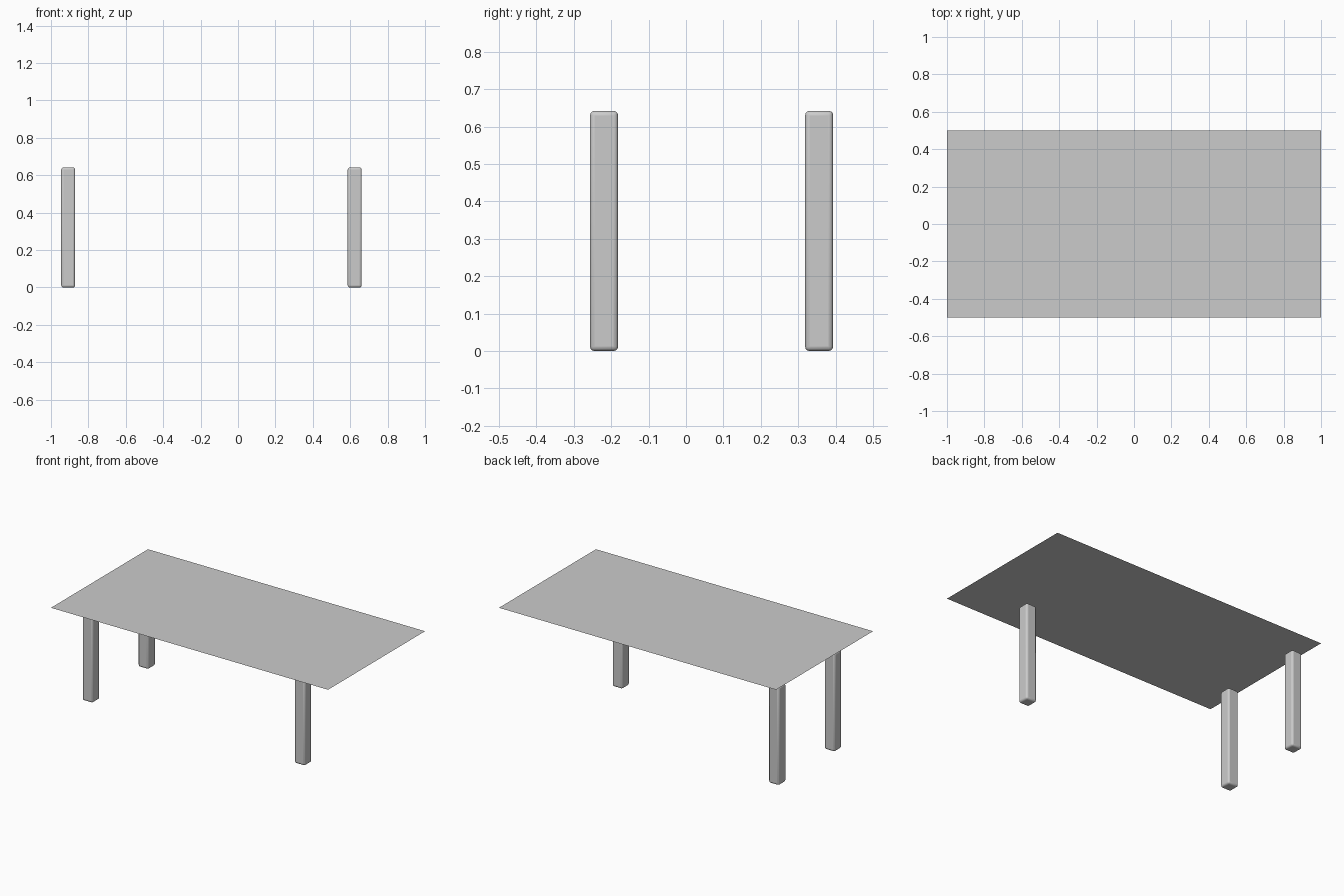
import bpy

if "Cube" in bpy.data.objects:
    bpy.data.objects.remove(bpy.data.objects["Cube"])

TOP_Z = 0.682
LEG_W, LEG_H = 0.075, 0.642

# Table top: a single thin sheet
bpy.ops.mesh.primitive_plane_add(size=1, location=(0, 0, TOP_Z))
top = bpy.context.object
top.name = "table_top"
top.scale = (2, 1, 1)
bpy.ops.object.transform_apply(location=False, rotation=False, scale=True)


# Square leg with rounded edges
def add_leg(name, x, y):
    bpy.ops.mesh.primitive_cube_add(size=1, location=(x, y, LEG_H / 2))
    leg = bpy.context.object
    leg.name = name
    leg.scale = (LEG_W, LEG_W, LEG_H)
    bpy.ops.object.transform_apply(location=False, rotation=False, scale=True)
    bevel = leg.modifiers.new("rounded_edges", 'BEVEL')
    bevel.width = 0.012
    bevel.segments = 3
    bpy.ops.object.shade_smooth_by_angle()


# Three legs; the back right corner has none
for name, x, y in (("front_left_leg", -0.908, -0.219),
                   ("back_left_leg", -0.908, 0.356),
                   ("front_right_leg", 0.624, -0.219)):
    add_leg(name, x, y)
